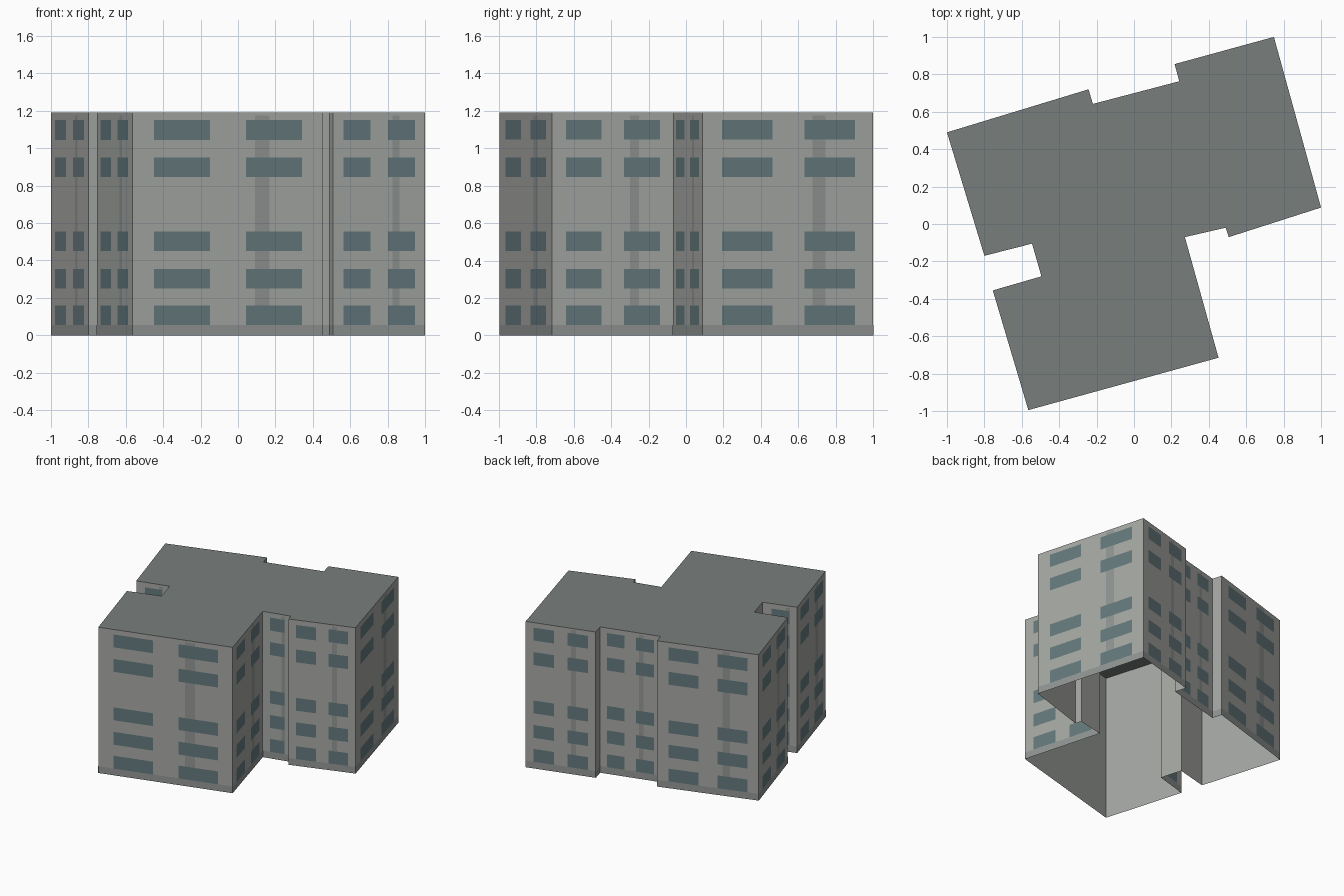
import bpy, bmesh
from mathutils import Vector

if "Cube" in bpy.data.objects:
    bpy.data.objects.remove(bpy.data.objects["Cube"])

HEIGHT = 1.19
# Footprint, counter-clockwise seen from above
PLAN = [(-0.565, -0.995), (0.452, -0.715), (0.272, -0.07), (0.49, -0.02),
        (0.507, -0.07), (1.0, 0.088), (0.748, 1.0), (0.217, 0.855),
        (0.242, 0.763), (-0.22, 0.642), (-0.243, 0.72), (-1.0, 0.49),
        (-0.80, -0.17), (-0.545, -0.105), (-0.495, -0.28), (-0.755, -0.355)]
FLOORS = [0.055, 0.25, 0.45, 0.845, 1.045]
WINDOW_H = 0.105


def material(name, rgb):
    m = bpy.data.materials.new(name)
    m.diffuse_color = (*rgb, 1)
    m.use_nodes = True
    m.node_tree.nodes["Principled BSDF"].inputs["Base Color"].default_value = m.diffuse_color
    return m


def make_object(name, quads, mat):
    bm = bmesh.new()
    for q in quads:
        bm.faces.new([bm.verts.new(p) for p in q])
    bmesh.ops.remove_doubles(bm, verts=bm.verts, dist=1e-5)
    me = bpy.data.meshes.new(name)
    bm.to_mesh(me)
    bm.free()
    me.materials.append(mat)
    ob = bpy.data.objects.new(name, me)
    bpy.context.collection.objects.link(ob)
    return ob


def panel(a, b, t0, t1, z0, z1, off=0.0):
    """Upright rectangle on wall a-b between fractions t0 and t1."""
    a, b = Vector((*a, 0)), Vector((*b, 0))
    d = b - a
    n = Vector((d.y, -d.x, 0)).normalized() * off
    p, q = a + d * t0 + n, a + d * t1 + n
    up0, up1 = Vector((0, 0, z0)), Vector((0, 0, z1))
    return [p + up0, q + up0, q + up1, p + up1]


wall_mat = material("wall_grey", (0.38, 0.39, 0.37))
roof_mat = material("roof_grey", (0.19, 0.21, 0.205))
trim_mat = material("trim_grey", (0.28, 0.30, 0.29))
glass_mat = material("window_glass", (0.13, 0.19, 0.205))

walls, plinth, strips, windows = [], [], [], []
for a, b in zip(PLAN, PLAN[1:] + PLAN[:1]):
    length = (Vector(b) - Vector(a)).length
    walls.append(panel(a, b, 0, 1, 0, HEIGHT))
    plinth.append(panel(a, b, 0, 1, 0, 0.055, 0.001))
    if length < 0.2:
        continue
    # Short walls carry one window column, the others two
    if length < 0.3:
        columns, strip = [(0.26, 0.78)], (0.68, 0.8)
    else:
        columns, strip = [(0.113, 0.409), (0.596, 0.892)], (0.645, 0.72)
    strips.append(panel(a, b, *strip, 0.155, 1.175, 0.001))
    for t0, t1 in columns:
        for z in FLOORS:
            windows.append(panel(a, b, t0, t1, z, z + WINDOW_H, 0.002))

# Open-bottomed shell: walls and flat roof
make_object("walls", walls, wall_mat)
make_object("roof", [[(x, y, HEIGHT) for x, y in PLAN]], roof_mat)

# Facade details
make_object("plinth_band", plinth, trim_mat)
make_object("facade_strips", strips, trim_mat)
make_object("windows", windows, glass_mat)
